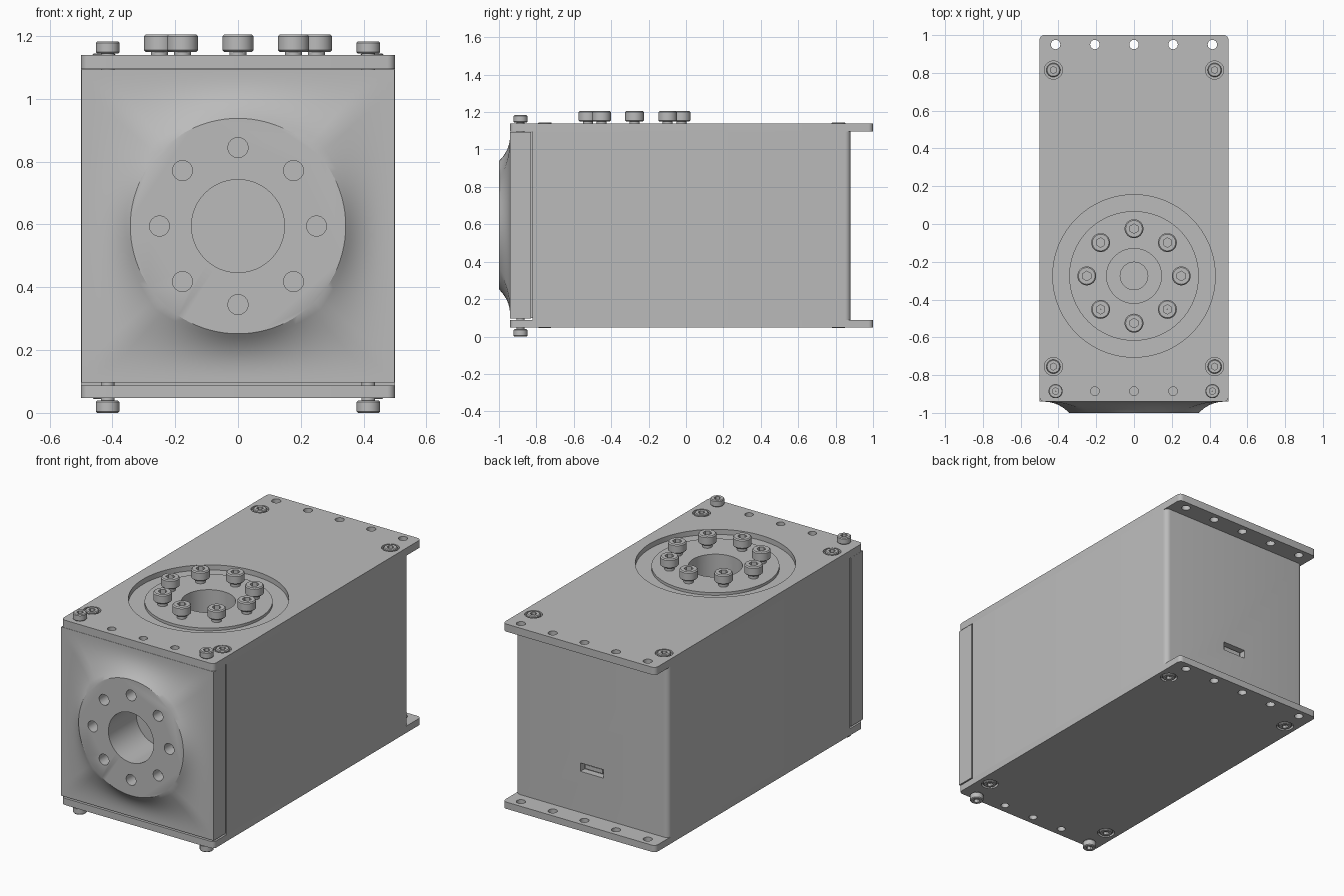
import bpy, bmesh, math
from mathutils import Vector, Matrix

cube = bpy.data.objects.get("Cube")
if cube:
    bpy.data.objects.remove(cube, do_unlink=True)

grey = bpy.data.materials.new("plain_grey")
grey.use_nodes = True
COLOUR = (0.5, 0.5, 0.5, 1)
grey.diffuse_color = COLOUR
grey.node_tree.nodes["Principled BSDF"].inputs["Base Color"].default_value = COLOUR

# Main levels
TOP, TOP_UNDER = 1.14, 1.095
BASE, BASE_TOP = 0.047, 0.087
FRONT, REAR, HALF = -0.94, 1.0, 0.5
FLANGE_R, BORE_R, BOLT_RING = 0.343, 0.147, 0.25
HUB_Y, HUB_Z = -0.275, 0.595


def finish(name, bm):
    bmesh.ops.recalc_face_normals(bm, faces=bm.faces)
    mesh = bpy.data.meshes.new(name)
    bm.to_mesh(mesh)
    bm.free()
    mesh.materials.append(grey)
    ob = bpy.data.objects.new(name, mesh)
    bpy.context.collection.objects.link(ob)
    return ob


def add_cyl(bm, r, a, b, sides=32):
    a, b = Vector(a), Vector(b)
    turn = (b - a).to_track_quat('Z', 'Y').to_matrix().to_4x4()
    bmesh.ops.create_cone(bm, cap_ends=True, segments=sides, radius1=r, radius2=r,
                          depth=(b - a).length, matrix=Matrix.Translation((a + b) / 2) @ turn)


def slab(name, half, y0, y1, z0, z1, radius=0, rear_only=False):
    bm = bmesh.new()
    bmesh.ops.create_cube(bm, size=1)
    for v in bm.verts:
        v.co = (v.co.x * 2 * half, (y0 + y1) / 2 + v.co.y * (y1 - y0),
                (z0 + z1) / 2 + v.co.z * (z1 - z0))
    if radius:
        upright = [e for e in bm.edges
                   if abs(e.verts[0].co.z - e.verts[1].co.z) > 0.01
                   and (not rear_only or e.verts[0].co.y > 0)]
        bmesh.ops.bevel(bm, geom=upright, offset=radius, segments=6, affect='EDGES', profile=0.5)
    return finish(name, bm)


def lathe(name, profile, centre, sides=96):
    bm = bmesh.new()
    rings = []
    for i in range(sides):
        a = math.tau * i / sides
        rings.append([bm.verts.new((centre[0] + r * math.cos(a), centre[1] + r * math.sin(a), z))
                      for r, z in profile])
    n = len(profile)
    for i in range(sides):
        p, q = rings[i], rings[(i + 1) % sides]
        for j in range(n):
            k = (j + 1) % n
            bm.faces.new((p[j], q[j], q[k], p[k]))
    return finish(name, bm)


def cut(ob, drills):
    """Subtract cylinders (radius, start, end[, sides]) one after another."""
    for drill in drills:
        bm = bmesh.new()
        add_cyl(bm, *drill)
        tool = finish("cutter", bm)
        tool.hide_render = True
        mod = ob.modifiers.new("cut", 'BOOLEAN')
        mod.operation, mod.solver, mod.object = 'DIFFERENCE', 'EXACT', tool
        graph = bpy.context.evaluated_depsgraph_get()
        mesh = bpy.data.meshes.new_from_object(ob.evaluated_get(graph))
        ob.modifiers.clear()
        ob.data = mesh
        bpy.data.objects.remove(tool, do_unlink=True)
    return ob


def ring_points(count=8):
    return [(BOLT_RING * math.cos(math.tau * i / count),
             BOLT_RING * math.sin(math.tau * i / count)) for i in range(count)]


# Housing with a rounded rear, and a recessed core behind the front adapter
top_bore = [(BORE_R, (0, HUB_Y, 0.85), (0, HUB_Y, 1.3), 64),
            (0.073, (0, HUB_Y, 0.6), (0, HUB_Y, 1.3))]
front_bore = [(BORE_R + 0.001, (0, -1.1, HUB_Z), (0, -0.74, HUB_Z), 64)]
housing = slab("housing", HALF, -0.82, 0.88, BASE_TOP, TOP_UNDER, 0.03, True)
cut(housing, top_bore + front_bore)
core = cut(slab("joint_core", 0.48, -0.85, -0.81, 0.1, 1.09), front_bore)

# Rear connector slot, an oblong pocket in the housing
slot_tool = slab("slot_cutter", 0.075, 0.84, 0.92, 0.33, 0.38)
slot_tool.hide_render = True
mod = housing.modifiers.new("slot", 'BOOLEAN')
mod.operation, mod.solver, mod.object = 'DIFFERENCE', 'EXACT', slot_tool
housing.data = bpy.data.meshes.new_from_object(
    housing.evaluated_get(bpy.context.evaluated_depsgraph_get()))
housing.modifiers.clear()
bpy.data.objects.remove(slot_tool, do_unlink=True)
slab("connector", 0.055, 0.835, 0.86, 0.343, 0.367)

# Top and bottom plates with mounting holes and counterbores
COLUMNS = (-0.415, -0.207, 0, 0.207, 0.415)
SEATS = [(x, y) for x in (-0.427, 0.427) for y in (0.815, -0.755)]


def plate_drills(z0, z1, face, inward):
    drills = [(0.025, (x, 0.95, z0 - 0.1), (x, 0.95, z1 + 0.1), 24) for x in COLUMNS]
    drills += [(0.023, (x, -0.885, z0 - 0.1), (x, -0.885, z1 + 0.1), 24) for x in COLUMNS[1:4]]
    drills += [(0.048, (x, y, face - inward * 0.1), (x, y, face + inward * 0.015))
               for x, y in SEATS]
    return drills


top_plate = slab("top_plate", HALF, FRONT, REAR, TOP_UNDER, TOP, 0.025)
cut(top_plate, plate_drills(TOP_UNDER, TOP, TOP, -1)
    + [(0.43, (0, HUB_Y, 1), (0, HUB_Y, 1.3), 96)])
bottom_plate = slab("bottom_plate", HALF, FRONT, REAR, BASE, BASE_TOP, 0.025)
cut(bottom_plate, plate_drills(BASE, BASE_TOP, BASE, 1))

# Turntable set into the round opening of the top plate
DISC = 1.126
lathe("turntable", [(BORE_R - 0.002, 1.08), (BORE_R - 0.002, DISC), (FLANGE_R, DISC),
                    (FLANGE_R, 1.11), (0.433, 1.11), (0.433, 1.08)], (0, HUB_Y))

# Front adapter: a square block sweeping up to a round flange
bm = bmesh.new()
SIDES, STEPS = 96, 12
rings = []
for s in range(-1, STEPS + 1):
    t = max(s, 0) / STEPS
    y = -0.83 if s < 0 else FRONT - 0.06 * t ** 2.6
    ring = []
    for i in range(SIDES):
        a = math.tau * i / SIDES
        c, d = math.cos(a), math.sin(a)
        r = (1 - t) * 0.499 / max(abs(c), abs(d)) + t * FLANGE_R
        ring.append(bm.verts.new((r * c, y, HUB_Z + r * d)))
    rings.append(ring)
for p, q in zip(rings, rings[1:]):
    for i in range(SIDES):
        k = (i + 1) % SIDES
        bm.faces.new((p[i], p[k], q[k], q[i]))
bm.faces.new(rings[0])
bm.faces.new(rings[-1])
adapter = finish("front_adapter", bm)
cut(adapter, front_bore + [(0.032, (x, -1.1, HUB_Z + z), (x, -0.93, HUB_Z + z), 24)
                           for x, z in ring_points()])


# Socket-head screws; the origin sits at the underside of the head
def screw_mesh(name, r, h, neck_r, neck_h):
    bevel = r * 0.12
    ob = lathe(name, [(0.001, -neck_h), (neck_r, -neck_h), (neck_r, 0), (r - bevel, 0), (r, bevel),
                      (r, h - bevel), (r - bevel, h), (0.001, h)], (0, 0), 32)
    cut(ob, [(r * 0.5, (0, 0, h * 0.45), (0, 0, h * 2), 6)])
    mesh = ob.data
    bpy.data.objects.remove(ob)
    return mesh


def place(name, mesh, x, y, z, flip=False):
    ob = bpy.data.objects.new(name, mesh)
    ob.location = (x, y, z)
    if flip:
        ob.rotation_euler.x = math.pi
    bpy.context.collection.objects.link(ob)


disc_screw = screw_mesh("disc_screw", 0.05, 0.055, 0.027, 0.035)
corner_screw = screw_mesh("corner_screw", 0.0375, 0.039, 0.022, 0.07)
plate_screw = screw_mesh("plate_screw", 0.037, 0.03, 0.02, 0.01)
for x, y in ring_points():
    place("turntable_screw", disc_screw, x, HUB_Y + y, 1.15)
for x in (-0.415, 0.415):
    place("top_corner_screw", corner_screw, x, -0.885, 1.144)
    place("bottom_corner_screw", corner_screw, x, -0.885, 0.039, True)
for x, y in SEATS:
    place("top_plate_screw", plate_screw, x, y, TOP - 0.025)
    place("bottom_plate_screw", plate_screw, x, y, BASE + 0.028, True)

# Smooth curved walls, crisp edges
bpy.ops.object.select_all(action='DESELECT')
for ob in bpy.context.collection.objects:
    if ob.type == 'MESH':
        ob.select_set(True)
        bpy.context.view_layer.objects.active = ob
bpy.ops.object.shade_smooth_by_angle(angle=math.radians(30))
